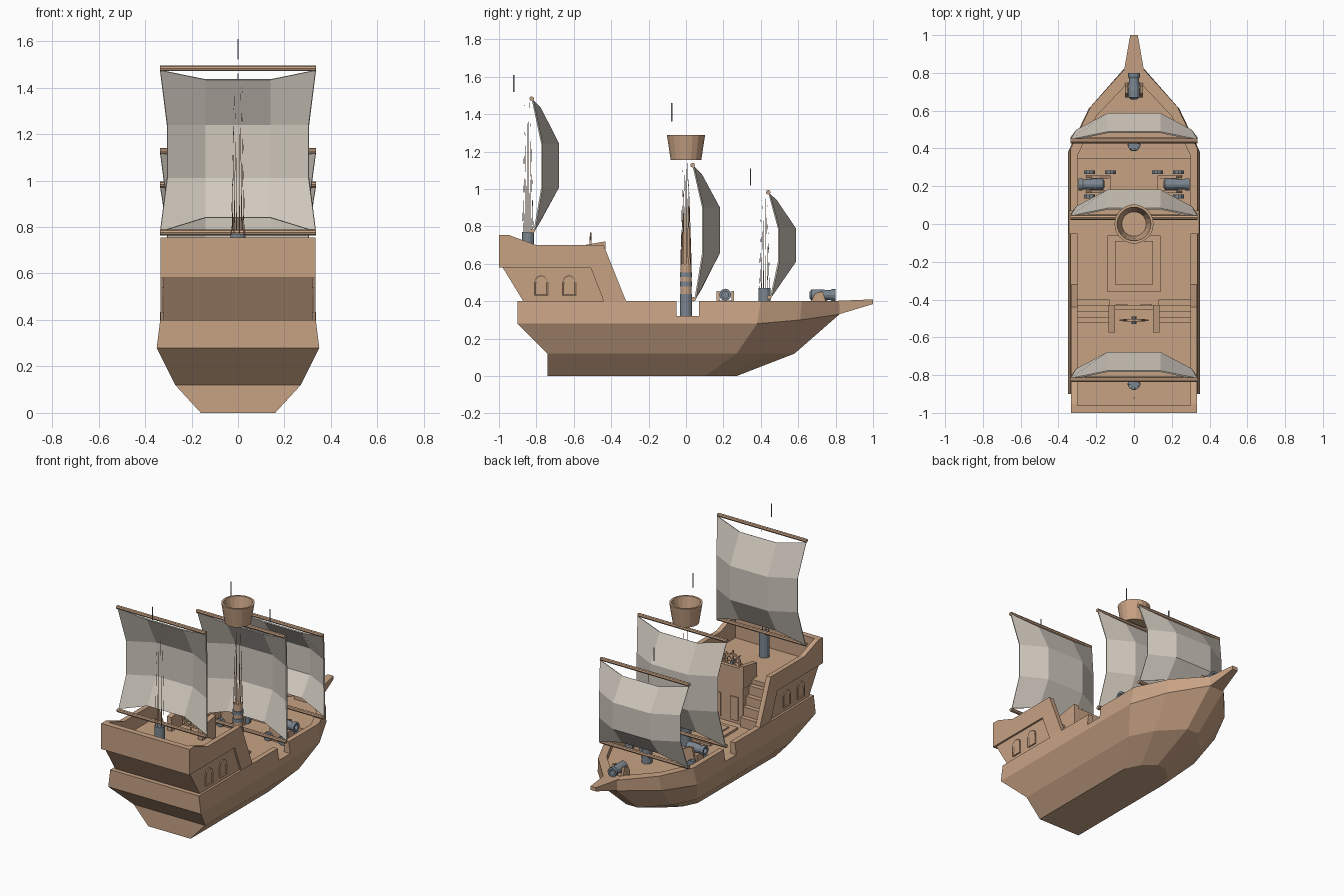
import bpy, bmesh, math
from mathutils import Matrix, Vector

cube = bpy.data.objects.get("Cube")
if cube:
    bpy.data.objects.remove(cube, do_unlink=True)


def material(name, rgb):
    m = bpy.data.materials.new(name)
    m.use_nodes = True
    m.diffuse_color = (*rgb, 1)
    bsdf = next(n for n in m.node_tree.nodes if n.type == 'BSDF_PRINCIPLED')
    bsdf.inputs["Base Color"].default_value = (*rgb, 1)
    return m


WOOD = material("wood", (0.57, 0.36, 0.23))
CLOTH = material("sail_cloth", (0.64, 0.59, 0.52))
METAL = material("grey_metal", (0.2, 0.24, 0.28))
I = Matrix.Identity(4)


def move(x, y, z):
    return Matrix.Translation((x, y, z))


def make(name, verts, faces, mat=WOOD, M=I, solid=True):
    bm = bmesh.new()
    vs = [bm.verts.new(M @ Vector(v)) for v in verts]
    for f in faces:
        bm.faces.new([vs[i] for i in f])
    if solid:
        bmesh.ops.remove_doubles(bm, verts=bm.verts, dist=1e-5)
        bmesh.ops.recalc_face_normals(bm, faces=bm.faces)
    me = bpy.data.meshes.new(name)
    bm.to_mesh(me)
    bm.free()
    me.materials.append(mat)
    ob = bpy.data.objects.new(name, me)
    bpy.context.scene.collection.objects.link(ob)
    return ob


def loft(name, rings, mat=WOOD, M=I, caps=True):
    n = len(rings[0])
    faces = [(k * n + i, k * n + (i + 1) % n, (k + 1) * n + (i + 1) % n, (k + 1) * n + i)
             for k in range(len(rings) - 1) for i in range(n)]
    if caps:
        last = n * (len(rings) - 1)
        faces += [tuple(range(n)), tuple(range(last, last + n))]
    return make(name, [p for r in rings for p in r], faces, mat, M)


def extrude(name, pts, a, b, axis, mat=WOOD, M=I):
    def place(p, t):
        return (t, *p) if axis == 'x' else (*p, t)
    return loft(name, [[place(p, t) for p in pts] for t in (a, b)], mat, M)


def box(name, x0, x1, y0, y1, z0, z1, mat=WOOD, M=I):
    return extrude(name, [(x0, y0), (x1, y0), (x1, y1), (x0, y1)], z0, z1, 'z', mat, M)


def lathe(name, profile, mat=WOOD, M=I, n=14):
    # profile of (radius, height); zero radii are welded to a point
    verts, faces = [], []
    for r, z in profile:
        verts += [(r * math.cos(i * math.tau / n), r * math.sin(i * math.tau / n), z) for i in range(n)]
    for k in range(len(profile) - 1):
        (ra, _), (rb, _) = profile[k], profile[k + 1]
        for i in range(n):
            j = (i + 1) % n
            if ra == 0:
                faces.append((k * n, (k + 1) * n + j, (k + 1) * n + i))
            elif rb == 0:
                faces.append((k * n + i, k * n + j, (k + 1) * n))
            else:
                faces.append((k * n + i, k * n + j, (k + 1) * n + j, (k + 1) * n + i))
    used = sorted({i for f in faces for i in f})
    remap = {v: i for i, v in enumerate(used)}
    return make(name, [verts[i] for i in used], [[remap[i] for i in f] for f in faces], mat, M)


def rod(name, r0, r1, z0, z1, mat=WOOD, M=I, n=14):
    return lathe(name, [(0, z0), (r0, z0), (r1, z1), (0, z1)], mat, M, n)


def mirrored(half):
    return half + [(-p[0], *p[1:]) for p in reversed(half)]


# Hull with bulwark and sunken deck, as stacked outlines
inner = [(0.30, -0.86), (0.30, 0.36), (0.20, 0.57), (0.03, 0.75)]
levels = [
    [(0.16, -0.74, 0), (0.16, 0.10, 0), (0.11, 0.20, 0), (0.03, 0.27, 0)],
    [(0.27, -0.74, 0.12), (0.27, 0.27, 0.12), (0.19, 0.43, 0.12), (0.045, 0.58, 0.12)],
    [(0.35, -0.9, 0.28), (0.35, 0.38, 0.28), (0.24, 0.61, 0.3), (0.055, 0.82, 0.33)],
    [(0.335, -0.9, 0.4), (0.335, 0.4, 0.4), (0.23, 0.62, 0.4), (0.05, 0.82, 0.4)],
    [(*p, 0.4) for p in inner],
    [(*p, 0.32) for p in inner]]
hull = loft("hull", [mirrored(h) for h in levels])

# Boarding gap through both bulwarks
cutter = box("gangway_cutter", -0.5, 0.5, -0.05, 0.07, 0.321, 0.5)
cutter.hide_render = True
cutter.hide_viewport = True
cutter.display_type = 'WIRE'
gap = hull.modifiers.new("gangway", 'BOOLEAN')
gap.operation = 'DIFFERENCE'
gap.solver = 'EXACT'
gap.object = cutter

# Foredeck, bowsprit and hatch
extrude("foredeck", mirrored([(0.30, 0.345)] + inner[1:]), 0.315, 0.36, 'z')
loft("bowsprit", [[(-w, y, a), (w, y, a), (w, y, b), (-w, y, b)]
                  for w, y, a, b in ((0.055, 0.80, 0.325, 0.402), (0.02, 1.0, 0.385, 0.41))])
box("hatch_frame", -0.14, 0.14, -0.36, -0.06, 0.315, 0.335)
box("hatch_cover", -0.1, 0.1, -0.32, -0.09, 0.33, 0.345)


def arch_window(name, side, y, z0, w, h):
    pts = [(y - w, z0), (y + w, z0)]
    pts += [(y + w * math.cos(a), z0 + h - w + w * math.sin(a))
            for a in (i * math.pi / 8 for i in range(9))]
    ob = extrude(name, pts, side * 0.315, side * 0.328, 'x')
    bm = bmesh.new()
    bm.from_mesh(ob.data)
    bm.normal_update()
    face = max(bm.faces, key=lambda f: f.normal.x * side * f.calc_area())
    bmesh.ops.inset_individual(bm, faces=[face], thickness=0.008, depth=-0.005)
    bm.to_mesh(ob.data)
    bm.free()


# Stern castle: sides, arched windows and stairs on each side
frame = [(-1, 0.58), (-1, 0.755), (-0.95, 0.755), (-0.8, 0.7), (-0.44, 0.7),
         (-0.32, 0.4), (-0.44, 0.4), (-0.51, 0.58)]
panel = [(-0.98, 0.58), (-0.51, 0.58), (-0.44, 0.4), (-0.87, 0.4)]
for s, side in ((1, "left"), (-1, "right")):
    extrude(side + "_castle_frame", frame, s * 0.30, s * 0.333, 'x')
    extrude(side + "_castle_panel", panel, s * 0.30, s * 0.32, 'x')
    for k, y in enumerate((-0.775, -0.625)):
        arch_window(f"{side}_window_{k + 1}", s, y, 0.43, 0.036, 0.11)
    for k in range(4):
        a, b = sorted((s * 0.13, s * 0.3))
        box(f"{side}_step_{k + 1}", a, b, -0.56, -0.40 - 0.032 * k, 0.315, 0.385 + 0.06 * k)
    a, b = sorted((s * 0.1, s * 0.135))
    extrude(side + "_wheel_rail", [(-0.575, 0.57), (-0.575, 0.695), (-0.43, 0.72), (-0.43, 0.57)], a, b, 'x')
    a, b = sorted((s * 0.035, s * 0.095))
    box(side + "_cabin_door", a, b, -0.435, -0.423, 0.34, 0.5)
box("stern_wall", -0.3, 0.3, -1, -0.96, 0.58, 0.755)
extrude("transom", [(-0.98, 0.58), (-0.87, 0.4), (-0.83, 0.4), (-0.94, 0.585)], -0.318, 0.318, 'x')
box("castle_deck", -0.3, 0.3, -0.97, -0.52, 0.57, 0.6)
box("cabin_front", -0.13, 0.13, -0.54, -0.43, 0.315, 0.6)
box("wheel_parapet", -0.1, 0.1, -0.455, -0.43, 0.6, 0.7)

# Steering wheel
hub = move(0, -0.51, 0.69) @ Matrix.Rotation(math.pi / 2, 4, 'X')
lathe("wheel_rim", [(0.045, -0.006), (0.057, -0.006), (0.057, 0.006), (0.045, 0.006), (0.045, -0.006)], WOOD, hub, 16)
rod("wheel_hub", 0.012, 0.012, -0.02, 0.02, METAL, hub, 8)
for k in range(4):
    rod(f"wheel_spoke_{k + 1}", 0.004, 0.004, -0.078, 0.078, WOOD,
        hub @ Matrix.Rotation(k * math.pi / 4, 4, 'Z') @ Matrix.Rotation(math.pi / 2, 4, 'Y'), 6)


def splinters(name, y, r, z0, z1, width, n=8):
    # thin upright slivers around the mast axis
    verts, faces = [], []
    for i in range(n):
        a, da = i * math.tau / n + 0.2, width / r / 2
        top = z1 - 0.12 * (i % 3) * (z1 - z0)
        for ang, rad, z in ((a - da, r, z0), (a + da, r, z0), (a, r * 0.55, top)):
            verts.append((rad * math.cos(ang), y + rad * math.sin(ang), z))
        faces.append((3 * i, 3 * i + 1, 3 * i + 2))
    make(name, verts, faces, WOOD, solid=False)


def sail(name, y, top, upper, lower, bottom):
    rows = ((top, 0.335, 0, top - 0.04, 0.04), (upper, 0.305, 0.05, upper, 0.138),
            (lower, 0.305, 0.05, lower, 0.138), (bottom, 0.335, 0.01, bottom + 0.06, 0.045))
    verts = []
    for z, w, bulge, zi, bulge_in in rows:
        verts += [(-w, y + bulge, z), (-0.14, y + bulge_in, zi), (0.14, y + bulge_in, zi), (w, y + bulge, z)]
    faces = [(4 * r + c, 4 * r + c + 1, 4 * r + c + 5, 4 * r + c + 4) for r in range(3) for c in range(3)]
    ob = make(name, verts, faces, CLOTH, solid=False)
    thick = ob.modifiers.new("thickness", 'SOLIDIFY')
    thick.thickness = 0.008
    thick.offset = 0
    for part, z, dy in (("upper", top + 0.008, -0.005), ("lower", bottom - 0.004, 0.0)):
        rod(f"{name}_{part}_yard", 0.0125, 0.0125, -0.335, 0.335, WOOD,
            move(0, y + dy, z) @ Matrix.Rotation(math.pi / 2, 4, 'Y'), 8)


# Masts, sails and pennant slivers
sail("stern_sail", -0.82, 1.475, 1.24, 1.01, 0.78)
sail("main_sail", 0.04, 1.12, 0.9, 0.66, 0.415)
sail("fore_sail", 0.445, 0.975, 0.79, 0.61, 0.425)
for name, y, z0, z1, top, wide in (("stern", -0.845, 0.59, 0.77, 1.5, 0.005),
                                   ("main", 0, 0.315, 0.44, 1.15, 0.014),
                                   ("fore", 0.42, 0.35, 0.47, 1.0, 0.004)):
    rod(name + "_mast_base", 0.034, 0.033, z0, z1, METAL, move(0, y, 0))
    splinters(name + "_mast_slivers", y, 0.03, 0.6 if name == "main" else z1, top, wide)
    box(name + "_pennant", -0.002, 0.002, y - 0.079, y - 0.073, top + (0.21 if name == "main" else 0.02),
        top + (0.31 if name == "main" else 0.11), METAL)
rod("main_mast_lower", 0.031, 0.029, 0.44, 0.6, WOOD)
for k, z in enumerate((0.48, 0.53)):
    rod(f"main_mast_band_{k + 1}", 0.034, 0.034, z, z + 0.025, METAL)

# Lookout basket
lathe("lookout_basket", [(0, 1.155), (0.083, 1.155), (0.104, 1.29), (0.09, 1.29), (0.065, 1.175), (0, 1.175)],
      WOOD, n=18)


def cannon(name, M, h, wheels):
    barrel = [(0, -0.07), (0.016, -0.07), (0.03, -0.06), (0.031, -0.02), (0.026, 0.04), (0.032, 0.05),
              (0.032, 0.07), (0.018, 0.07), (0.018, 0.02), (0, 0.02)]
    lathe(name + "_barrel", barrel, METAL, M @ move(0, 0, h) @ Matrix.Rotation(-math.pi / 2, 4, 'X'), 12)
    back = -0.1 if wheels else -0.06
    box(name + "_bed", -0.035, 0.035, back, 0.03, 0.02 if wheels else 0, h - 0.03, WOOD, M)
    for s in (-1, 1):
        a, b = sorted((s * 0.032, s * 0.047))
        extrude(f"{name}_cheek_{s}", [(back, 0), (back, h - 0.03), (-0.04, h + 0.01), (0, h + 0.02), (0.03, 0)],
                a, b, 'x', WOOD, M)
        for y in (-0.1, 0.01) if wheels else ():
            rod(f"{name}_wheel", 0.03, 0.03, -0.01, 0.01, METAL,
                M @ move(s * 0.064, y, 0.032) @ Matrix.Rotation(math.pi / 2, 4, 'Y'), 10)


# Cannons: one at the bow and one on each side
cannon("bow_cannon", move(0, 0.73, 0.36), 0.073, False)
for s, side in ((1, "left"), (-1, "right")):
    cannon(side + "_cannon", move(s * 0.225, 0.21, 0.32) @ Matrix.Rotation(-s * math.pi / 2, 4, 'Z'), 0.115, True)
